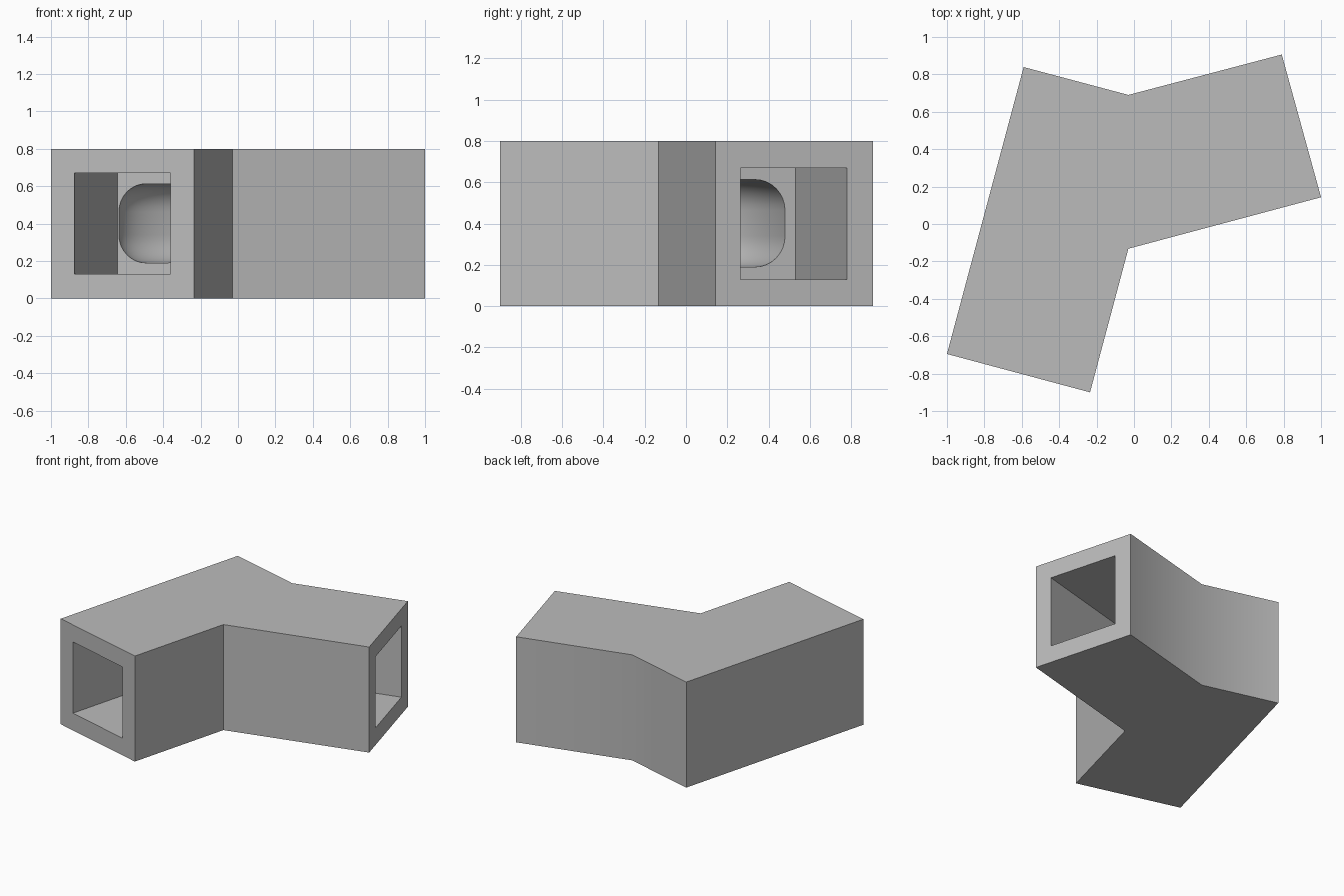
import bpy, bmesh, math
from mathutils import Vector

cube = bpy.data.objects.get("Cube")
if cube:
    bpy.data.objects.remove(cube, do_unlink=True)

grey = bpy.data.materials.new("plain_grey")
grey.use_nodes = True
COLOUR = (0.5, 0.5, 0.5, 1)
grey.diffuse_color = COLOUR
grey.node_tree.nodes["Principled BSDF"].inputs["Base Color"].default_value = COLOUR


def finish(name, bm):
    bmesh.ops.recalc_face_normals(bm, faces=bm.faces)
    mesh = bpy.data.meshes.new(name)
    bm.to_mesh(mesh)
    bm.free()
    mesh.materials.append(grey)
    ob = bpy.data.objects.new(name, mesh)
    bpy.context.collection.objects.link(ob)
    return ob


def loft(name, rings):
    """Skin a list of equal closed rings and cap both ends."""
    bm = bmesh.new()
    loops = [[bm.verts.new(p) for p in ring] for ring in rings]
    n = len(loops[0])
    for a, b in zip(loops, loops[1:]):
        for i in range(n):
            j = (i + 1) % n
            bm.faces.new((a[i], a[j], b[j], b[i]))
    bm.faces.new(loops[0])
    bm.faces.new(loops[-1])
    return finish(name, bm)


def prism(name, plan, z0, z1):
    return loft(name, [[(p[0], p[1], z) for p in plan] for z in (z0, z1)])


def socket(name, corner, along, across, depth, width):
    """Square blind hole running inward from one end face."""
    a, out = Vector(corner), -0.1 * along
    plan = [a + out, a + out + width * across,
            a + depth * along + width * across, a + depth * along]
    return prism(name, plan, 0.13, 0.67)


def quad_curve(p, q, r, t):
    return (1 - t) ** 2 * Vector(p) + 2 * t * (1 - t) * Vector(q) + t * t * Vector(r)


def rounded_ring(outer, inner, z0=0.19, z1=0.613, r=0.15, steps=8):
    """Upright rounded rectangle between two plan points."""
    across = inner - outer
    width = across.length
    across = across.normalized()
    r = min(r, width * 0.45)
    ring = []
    for k, (u, z) in enumerate([(width - r, z1 - r), (r, z1 - r),
                                (r, z0 + r), (width - r, z0 + r)]):
        for s in range(steps + 1):
            ang = math.pi / 2 * (k + s / steps)
            p = outer + across * (u + r * math.cos(ang))
            ring.append((p.x, p.y, z + r * math.sin(ang)))
    return ring


# Bent block: two arms meeting at sixty degrees
body = prism("elbow_block", [(-1, -0.695), (-0.235, -0.9), (-0.03, -0.132), (1, 0.143),
                             (0.79, 0.906), (-0.03, 0.69), (-0.59, 0.839)], 0, 0.8)

# Square sockets in both ends
c, s = math.cos(math.radians(15)), math.sin(math.radians(15))
front_in, front_across = Vector((s, c)), Vector((c, -s))
side_in, side_across = Vector((-c, -s)), Vector((s, -c))
cutters = [
    socket("front_socket", (-0.875, -0.728), front_in, front_across, 0.89, 0.533),
    socket("side_socket", (0.826, 0.78), side_in, side_across, 0.96, 0.535),
]

# Rounded passage curving between the sockets
outer = [quad_curve((-0.636, 0.134), (-0.58, 0.345), (-0.087, 0.48), i / 20) for i in range(21)]
inner = [quad_curve((-0.234, 0.026), (-0.1, 0.065), (0.022, 0.074), i / 20) for i in range(21)]
rings = [rounded_ring(a, b) for a, b in zip(outer, inner)]
rings.insert(0, rounded_ring(outer[0] - 0.08 * front_in, inner[0] - 0.08 * front_in))
rings.append(rounded_ring(outer[-1] - 0.08 * side_in, inner[-1] - 0.08 * side_in))
cutters.append(loft("curved_passage", rings))

# Cut the hollows, then shade
bpy.ops.object.select_all(action="DESELECT")
bpy.context.view_layer.objects.active = body
body.select_set(True)
for cutter in cutters:
    cutter.hide_render = True
    mod = body.modifiers.new(cutter.name, "BOOLEAN")
    mod.operation, mod.solver, mod.object = "DIFFERENCE", "EXACT", cutter
    bpy.ops.object.modifier_apply(modifier=mod.name)
    bpy.data.objects.remove(cutter, do_unlink=True)
bpy.ops.object.shade_smooth_by_angle(angle=math.radians(35))
